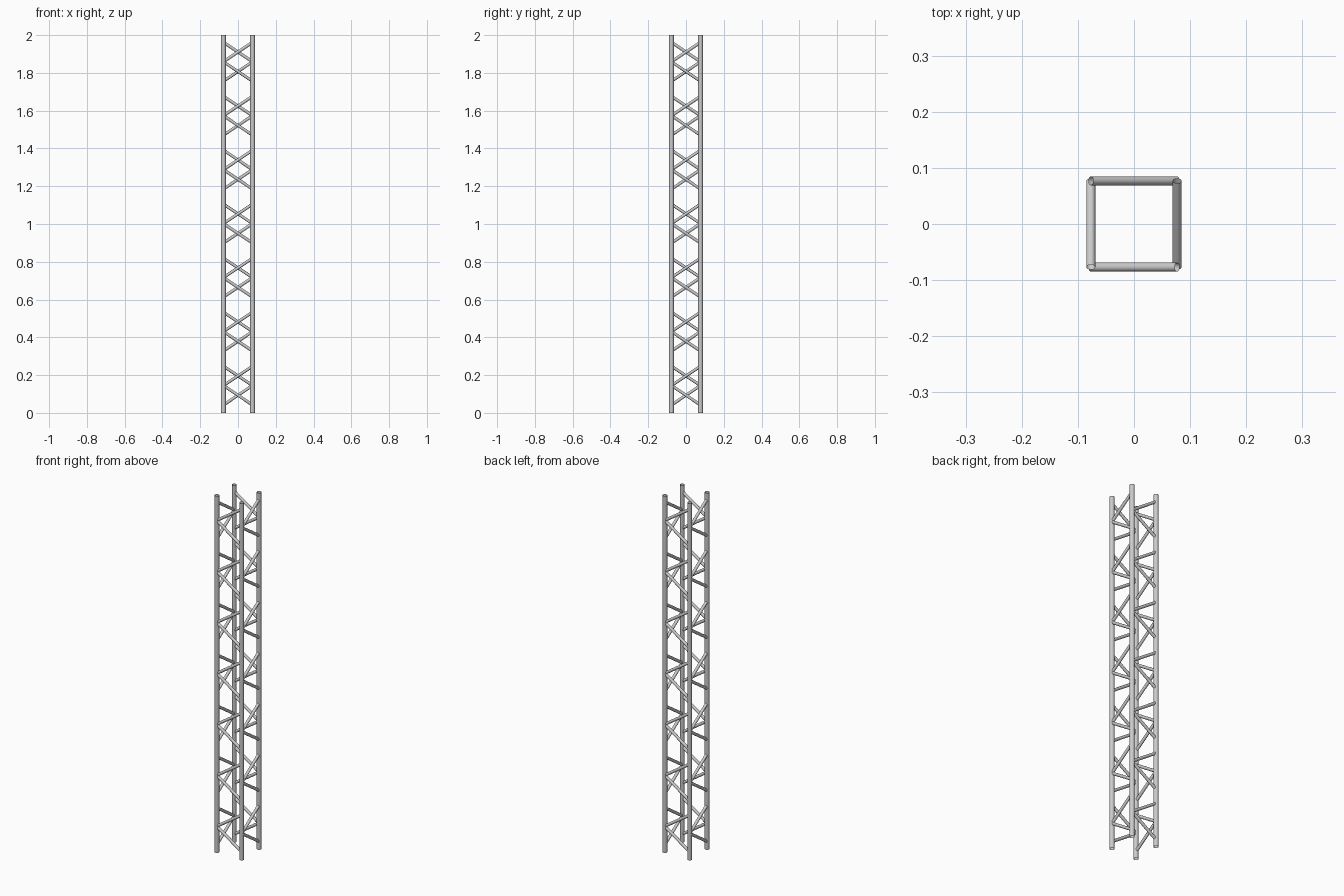
import bpy
from mathutils import Vector, Matrix
from math import pi

if "Cube" in bpy.data.objects:
    bpy.data.objects.remove(bpy.data.objects["Cube"])

HALF = 0.077          # chord centre offset
CHORD_R, BRACE_R = 0.0125, 0.008
HEIGHT, BAYS = 2.0, 7
BAY = HEIGHT / BAYS
RISE = 0.103          # height covered by one diagonal


def tube(name, a, b, radius):
    """Open-ended round tube running from a to b."""
    d = b - a
    bpy.ops.mesh.primitive_cylinder_add(vertices=24, radius=radius, depth=d.length,
                                        end_fill_type='NOTHING')
    ob = bpy.context.object
    ob.name = name
    ob.data.transform(Matrix.Translation((a + b) / 2) @ d.to_track_quat('Z', 'Y').to_matrix().to_4x4())
    ob.location = (0, 0, 0)
    bpy.ops.object.shade_smooth_by_angle()
    return ob


def copy_turned(ob, name, turn):
    """Linked copy turned about the vertical axis."""
    dup = ob.copy()
    dup.name = name
    dup.rotation_euler.z = turn * pi / 2
    bpy.context.collection.objects.link(dup)


sides = ["front", "right", "back", "left"]

# Four upright chords, one per corner
chord = tube("front_chord", Vector((-HALF, -HALF, 0)), Vector((-HALF, -HALF, HEIGHT)), CHORD_R)
for t in range(1, 4):
    copy_turned(chord, sides[t] + "_chord", t)

# Two diagonals per bay meeting on one chord, repeated on all four faces
for i in range(BAYS):
    mid = (i + 0.5) * BAY + 0.002
    apex = Vector((-HALF, -HALF, mid))
    for label, s in (("lower", -1), ("upper", 1)):
        end = Vector((HALF, -HALF, mid + s * RISE))
        brace = tube(f"front_{label}_brace_{i + 1}", apex, end, BRACE_R)
        for t in range(1, 4):
            copy_turned(brace, f"{sides[t]}_{label}_brace_{i + 1}", t)
